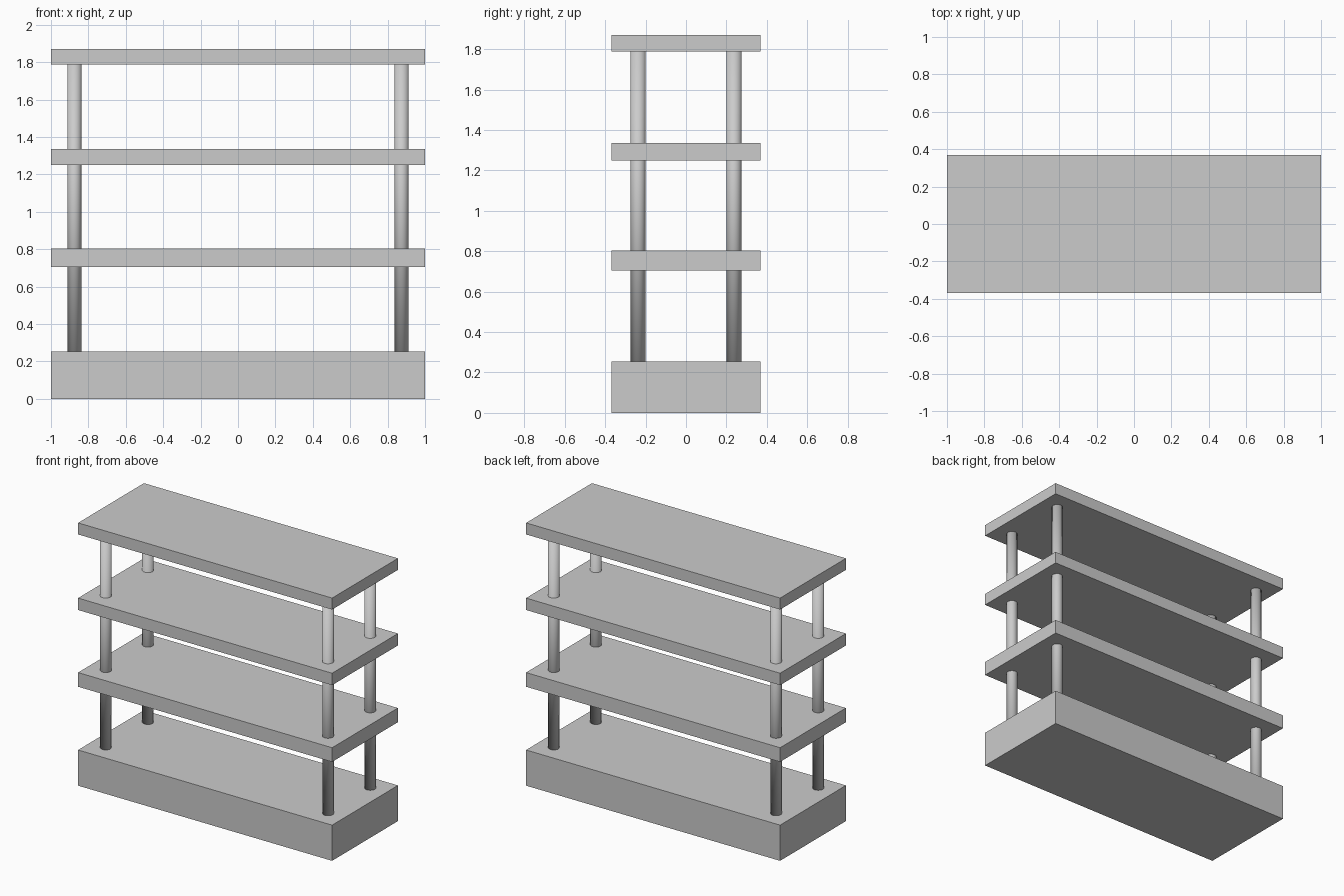
import bpy

# Remove the default cube
cube = bpy.data.objects.get("Cube")
if cube:
    bpy.data.objects.remove(cube, do_unlink=True)

# Single grey finish
grey = bpy.data.materials.new("light grey")
grey.use_nodes = True
colour = (0.6, 0.6, 0.6, 1.0)
grey.diffuse_color = colour
grey.node_tree.nodes["Principled BSDF"].inputs["Base Color"].default_value = colour

WIDTH, DEPTH = 2.0, 0.74


def board(name, bottom, top):
    """Full-size rectangular slab between two heights."""
    bpy.ops.mesh.primitive_cube_add(size=1, location=(0, 0, (bottom + top) / 2))
    slab = bpy.context.object
    slab.name = name
    slab.scale = (WIDTH, DEPTH, top - bottom)
    bpy.ops.object.transform_apply(location=False, rotation=False, scale=True)
    slab.data.materials.append(grey)


def post(name, x, y, bottom, top):
    """Round upright, smooth all over including its caps."""
    bpy.ops.mesh.primitive_cylinder_add(
        vertices=32, radius=0.037, depth=top - bottom,
        location=(x, y, (bottom + top) / 2))
    rod = bpy.context.object
    rod.name = name
    bpy.ops.object.shade_smooth()
    rod.data.materials.append(grey)


# Plinth and shelves
board("base", 0, 0.254)
board("lower_shelf", 0.704, 0.805)
board("middle_shelf", 1.25, 1.335)
board("top_shelf", 1.788, 1.87)

# Four uprights running through the shelves
for side, x in (("left", 0.875), ("right", -0.875)):
    for end, y in (("front", -0.237), ("back", 0.237)):
        post(f"{end}_{side}_post", x, y, 0.22, 1.82)
